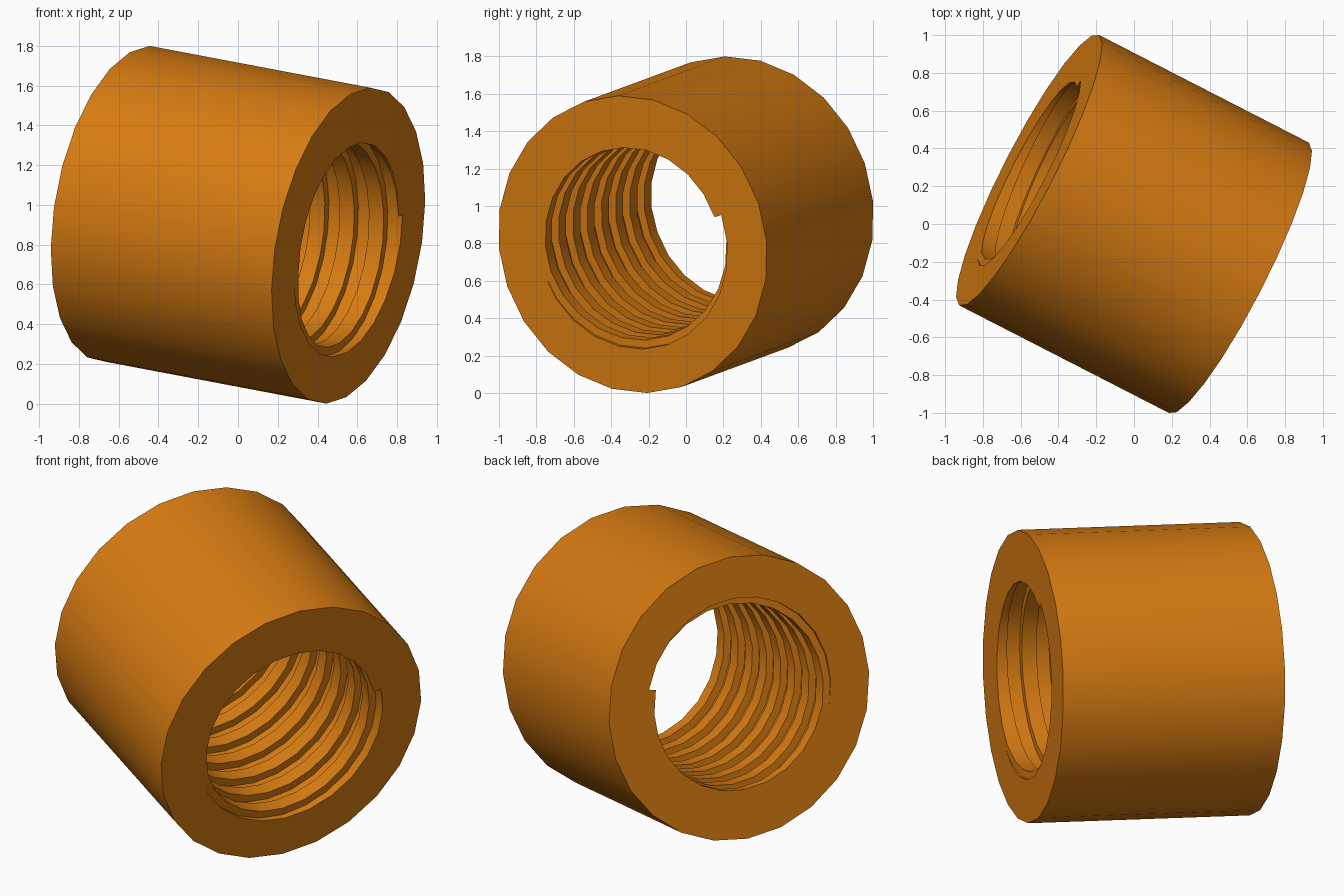
import bpy, bmesh, math
from mathutils import Matrix, Vector

if "Cube" in bpy.data.objects:
    bpy.data.objects.remove(bpy.data.objects["Cube"])

SEGS = 24            # sides around the bore axis
LENGTH = 1.266
R_OUT, R_ROOT, R_CREST = 0.806, 0.568, 0.525
TURNS = 7.5
PITCH = LENGTH / TURNS
PHASE = math.radians(16.3)

bm = bmesh.new()


def point(j, r, s):
    """Point at column j, radius r and depth s below the front end."""
    a = PHASE + j * math.tau / SEGS
    return Vector((r * math.cos(a), r * math.sin(a), LENGTH / 2 - s))


def face(*pts):
    """Add a polygon, leaving out repeated corners."""
    keep = [p for i, p in enumerate(pts) if (p - pts[i - 1]).length > 1e-6]
    if len(keep) > 2:
        bm.faces.new([bm.verts.new(p) for p in keep])


def depth(j, n):
    """Depth of thread edge n at column j, held between the two ends."""
    return min(max(PITCH * (j / SEGS + n / 2), 0), LENGTH)


def bore_radius(j, s):
    """Bore radius of sector j at an end."""
    return R_CREST if ((j + 0.5) / SEGS - s / PITCH) % 1 < 0.5 else R_ROOT


for j in range(SEGS):
    k = j + 1
    # outer wall
    face(point(j, R_OUT, 0), point(k, R_OUT, 0),
         point(k, R_OUT, LENGTH), point(j, R_OUT, LENGTH))
    # end rings
    for s in (0, LENGTH):
        r = bore_radius(j, s)
        face(point(j, R_OUT, s), point(k, R_OUT, s), point(k, r, s), point(j, r, s))
    for n in range(-3, 17):
        # crest and root bands
        r = R_CREST if n % 2 else R_ROOT
        face(point(j, r, depth(j, n)), point(k, r, depth(k, n)),
             point(k, r, depth(k, n + 1)), point(j, r, depth(j, n + 1)))
        # thread side walls
        a, b = depth(j, n), depth(k, n)
        if b - a > 1e-6:
            face(point(j, R_CREST, a), point(k, R_CREST, b),
                 point(k, R_ROOT, b), point(j, R_ROOT, a))

bmesh.ops.remove_doubles(bm, verts=bm.verts[:], dist=1e-4)
bmesh.ops.recalc_face_normals(bm, faces=bm.faces[:])

# tilt the sleeve onto its slanted axis and stand it on the ground
axis = Vector((0.877, -0.450, -0.166)).normalized()
side = Vector((0, 0, 1)).cross(axis).normalized()
up = axis.cross(side)
bm.transform(Matrix((side, up, axis)).transposed().to_4x4())
low = min(v.co.z for v in bm.verts)
bm.transform(Matrix.Translation((0, 0, -low)))

mesh = bpy.data.meshes.new("threaded_sleeve")
bm.to_mesh(mesh)
bm.free()
sleeve = bpy.data.objects.new("threaded_sleeve", mesh)
bpy.context.collection.objects.link(sleeve)

orange = bpy.data.materials.new("orange")
orange.diffuse_color = (0.68, 0.20, 0.006, 1)
orange.use_nodes = True
orange.node_tree.nodes["Principled BSDF"].inputs["Base Color"].default_value = orange.diffuse_color
mesh.materials.append(orange)

bpy.context.view_layer.objects.active = sleeve
sleeve.select_set(True)
bpy.ops.object.shade_smooth_by_angle(angle=math.radians(30))
